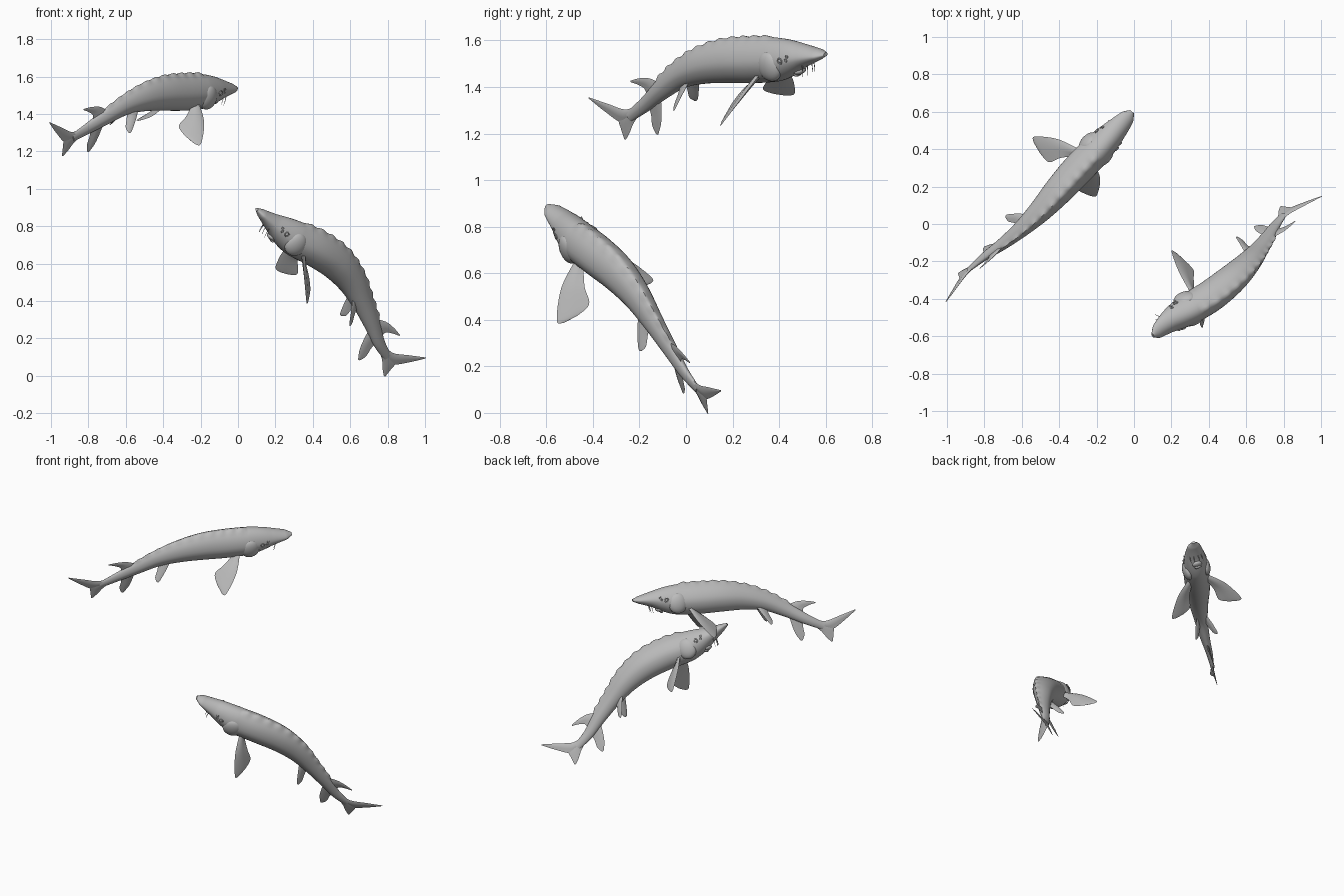
import bpy, bmesh, math
from mathutils import Matrix, Vector

if "Cube" in bpy.data.objects:
    bpy.data.objects.remove(bpy.data.objects["Cube"])

grey = bpy.data.materials.new("plain grey")
grey.use_nodes = True
grey.diffuse_color = (0.5, 0.5, 0.5, 1)
grey.node_tree.nodes["Principled BSDF"].inputs["Base Color"].default_value = (0.5, 0.5, 0.5, 1)

# Distance from the snout of each spine station, with half width and half height
STATIONS = [0, .14, .285, .43, .58, .73, .875, 1.015, 1.155, 1.277]
GIRTH = [(0, .014, .008), (.05, .042, .024), (.14, .064, .054), (.215, .077, .08),
         (.285, .085, .095), (.43, .086, .099), (.58, .078, .094), (.73, .062, .078),
         (.875, .045, .058), (1.015, .032, .044), (1.155, .021, .032), (1.277, .01, .023)]


def spline(pts, i, t):
    """Smooth curve through pts: point at fraction t of segment i."""
    a, b, c, d = (pts[min(max(k, 0), len(pts) - 1)] for k in range(i - 1, i + 3))
    return b + 0.5 * t * (c - a + t * (2 * a - 5 * b + 4 * c - d + t * (3 * (b - c) + d - a)))


def along(pts, keys, s):
    i = max([k for k in range(len(keys) - 1) if keys[k] <= s], default=0)
    return spline(pts, i, (s - keys[i]) / (keys[i + 1] - keys[i]))


def finish(name, bm, angle=50):
    bmesh.ops.recalc_face_normals(bm, faces=bm.faces)
    mesh = bpy.data.meshes.new(name)
    bm.to_mesh(mesh)
    bm.free()
    mesh.materials.append(grey)
    ob = bpy.data.objects.new(name, mesh)
    bpy.context.collection.objects.link(ob)
    bpy.ops.object.select_all(action="DESELECT")
    ob.select_set(True)
    bpy.context.view_layer.objects.active = ob
    bpy.ops.object.shade_smooth_by_angle(angle=math.radians(angle))


def loft(name, rings, angle=50):
    """Skin closed rings of points and cap both ends."""
    bm = bmesh.new()
    rows = [[bm.verts.new(p) for p in ring] for ring in rings]
    n = len(rows[0])
    for a, b in zip(rows, rows[1:]):
        for k in range(n):
            bm.faces.new((a[k], a[(k + 1) % n], b[(k + 1) % n], b[k]))
    bm.faces.new(rows[0])
    bm.faces.new(rows[-1][::-1])
    finish(name, bm, angle)


def fin(name, frame, lead, trail, side=1, thick=.008):
    """Thin blade between two edges given as (back, out, up)."""
    def world(p):
        return frame @ Vector((-p[0], side * p[1], p[2]))
    lead, trail = [world(p) for p in lead], [world(p) for p in trail]
    rings, steps = [], 6
    normal = (lead[1] - lead[0]).cross(trail[1] - lead[0]).normalized()
    for k in range((len(lead) - 1) * steps + 1):
        i = min(k // steps, len(lead) - 2)
        t = k / steps - i
        a, b = spline(lead, i, t), spline(trail, i, t)
        h = normal * thick * (1 - .85 * k / ((len(lead) - 1) * steps))
        rings.append([a, a.lerp(b, .25) + h, a.lerp(b, .6) + h * .6, b,
                      a.lerp(b, .6) - h * .6, a.lerp(b, .25) - h])
    loft(name, rings, 80)


def ball(name, frame, centre, size):
    bm = bmesh.new()
    m = frame @ Matrix.Translation(centre) @ Matrix.Diagonal((*size, 1))
    bmesh.ops.create_uvsphere(bm, u_segments=24, v_segments=14, radius=1, matrix=m)
    finish(name, bm)


def hoop(name, frame, centre, radius, tube):
    """Small ring lying on the side of the head."""
    rings = []
    for k in range(17):
        a = math.tau * k / 16
        out = Vector((math.cos(a), 0, math.sin(a)))
        rings.append([frame @ (Vector(centre) + out * (radius + tube * math.cos(b))
                               + Vector((0, tube * math.sin(b), 0)))
                      for b in (math.tau * j / 6 for j in range(6))])
    loft(name, rings)


def build_fish(tag, spine, up, swing):
    spine = [Vector(p) for p in spine]
    up = Vector(up)

    def frame(s):
        f = (along(spine, STATIONS, max(s - .03, 0))
             - along(spine, STATIONS, min(s + .03, 1.277))).normalized()
        u = (up - f * up.dot(f)).normalized()
        m = Matrix((f, u.cross(f), u)).transposed().to_4x4()
        m.translation = along(spine, STATIONS, s)
        return m

    # Body with a scalloped ridge of back plates
    keys = [g[0] for g in GIRTH]
    sizes = [Vector(g[1:]) for g in GIRTH]
    rings, count = [], 130
    for k in range(count + 1):
        s = 1.277 * (k / count) ** 1.1
        w, h = along(sizes, keys, s)
        m = frame(s)
        plate = 0
        if .3 < s < 1.02:
            plate = .005 + .008 * math.sin(math.pi * (s - .3) / .065) ** 2
        ring = []
        for j in range(32):
            a = math.tau * j / 32
            y, z = w * math.cos(a), h * math.sin(a)
            peak = max(0, math.sin(a)) ** 24
            ring.append(m @ Vector((0, y * (1 - .15 * max(0, math.sin(a))), z + plate * peak)))
        rings.append(ring)
    loft(tag + "_body", rings)

    # Mouth under the head
    ball(tag + "_mouth", frame(.18), (0, 0, -.064), (.026, .032, .016))
    ball(tag + "_lower_lip", frame(.195), (0, 0, -.077), (.012, .024, .01))

    shoulder = frame(.36) @ Matrix.Rotation(-swing, 4, "Y")
    for side, word in ((1, "left"), (-1, "right")):
        name = f"{tag}_{word}_"
        # Gill cover, eye and nostrils
        ball(name + "gill_cover", frame(.285), (0, side * .06, -.016), (.062, .034, .066))
        eye = frame(.208)
        ball(name + "eye", eye, (0, side * .072, .004), (.009, .008, .009))
        hoop(name + "eyelid", eye, (0, side * .076, .004), .012, .003)
        for k, lift in enumerate((.002, .017)):
            hoop(f"{name}nostril_{k + 1}", frame(.178), (k * .008, side * (.071 - k * .004), lift),
                 .006, .0025)
        # Whiskers
        for k, out in enumerate((.014, .038)):
            m = frame(.112 + k * .008)
            rings = []
            for j in range(7):
                t = j / 6
                c = Vector((-.012 * t * t, side * (out + .004 * t), -.03 - .055 * t))
                r = .0026 * (1 - .7 * t)
                rings.append([m @ (c + Vector((r * math.cos(b), r * math.sin(b), 0)))
                              for b in (math.tau * q / 6 for q in range(6))])
            loft(f"{name}whisker_{k + 1}", rings)
        # Paired fins
        fin(name + "pectoral_fin", shoulder,
            [(-.01, .07, -.05), (.03, .165, -.125), (.105, .238, -.215), (.13, .222, -.222)],
            [(.04, .055, -.07), (.095, .085, -.11), (.152, .1, -.158), (.15, .16, -.196)],
            side, .011)
        fin(name + "pelvic_fin", frame(.83),
            [(-.03, .025, -.035), (.025, .055, -.08), (.075, .074, -.12), (.093, .076, -.129)],
            [(.05, .015, -.035), (.07, .03, -.068), (.098, .05, -.102), (.1, .07, -.124)],
            side)

    # Single fins on the back and belly
    rear = frame(1.07)
    fin(tag + "_dorsal_fin", rear,
        [(-.07, 0, .025), (-.025, 0, .075), (.03, 0, .105), (.085, 0, .123)],
        [(.05, 0, .02), (.035, 0, .052), (.055, 0, .085), (.088, 0, .117)])
    fin(tag + "_anal_fin", rear,
        [(-.03, 0, -.02), (.01, 0, -.065), (.06, 0, -.11), (.112, 0, -.137)],
        [(.07, 0, -.015), (.085, 0, -.05), (.115, 0, -.09), (.122, 0, -.13)])

    # Forked tail
    tail = frame(1.277)
    fin(tag + "_tail_upper_lobe", tail,
        [(-.07, 0, .02), (.0, 0, .037), (.07, 0, .1), (.148, 0, .172)],
        [(-.03, 0, -.02), (.055, 0, .0), (.108, 0, .08), (.152, 0, .168)], thick=.01)
    fin(tag + "_tail_lower_lobe", tail,
        [(-.07, 0, -.018), (-.005, 0, -.034), (.045, 0, -.058), (.085, 0, -.072)],
        [(.0, 0, .03), (.06, 0, .018), (.077, 0, -.02), (.092, 0, -.066)])


build_fish("upper_fish",
           [(-.01, .6, 1.54), (-.1, .5, 1.535), (-.2, .395, 1.52), (-.3, .29, 1.515),
            (-.4, .18, 1.51), (-.5, .07, 1.49), (-.6, -.025, 1.45), (-.7, -.105, 1.388),
            (-.8, -.175, 1.325), (-.885, -.245, 1.272)], (.2, -.2, .96), 0)
build_fish("lower_fish",
           [(.1, -.595, .89), (.19, -.52, .815), (.3, -.455, .738), (.42, -.38, .678),
            (.525, -.295, .605), (.605, -.215, .51), (.665, -.142, .395), (.715, -.072, .28),
            (.755, -.008, .175), (.8, .05, .1)], (.55, -.14, .8), .25)
